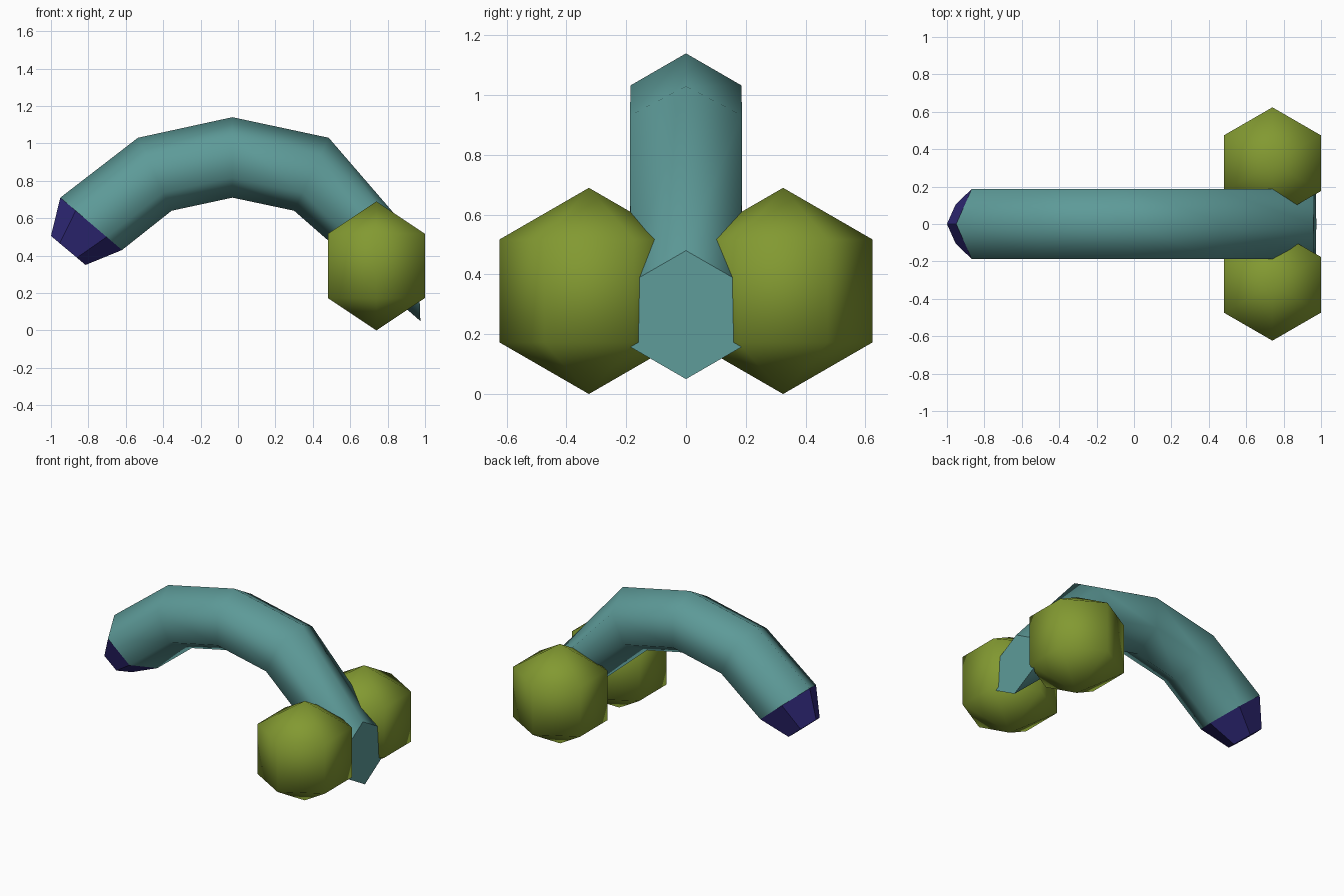
import bpy, bmesh, math
from mathutils import Vector

cube = bpy.data.objects.get("Cube")
if cube:
    bpy.data.objects.remove(cube, do_unlink=True)


def material(name, rgb):
    m = bpy.data.materials.new(name)
    m.use_nodes = True
    m.diffuse_color = (*rgb, 1)
    m.node_tree.nodes["Principled BSDF"].inputs["Base Color"].default_value = (*rgb, 1)
    return m


teal = material("teal", (0.11, 0.325, 0.315))
olive = material("olive", (0.225, 0.32, 0.031))
indigo = material("indigo", (0.031, 0.023, 0.205))

SIDES = 6


def add_object(name, bm, mat):
    bmesh.ops.recalc_face_normals(bm, faces=bm.faces)
    mesh = bpy.data.meshes.new(name)
    bm.to_mesh(mesh)
    bm.free()
    mesh.materials.append(mat)
    obj = bpy.data.objects.new(name, mesh)
    bpy.context.collection.objects.link(obj)
    return obj


def hexagon(bm, top, bottom):
    """Upright hexagon ring between its top and bottom corners (x, z)."""
    a, b = Vector((top[0], 0, top[1])), Vector((bottom[0], 0, bottom[1]))
    mid, up = (a + b) / 2, (a - b) / 2
    side = Vector((0, up.length, 0))
    angles = [math.tau * i / SIDES for i in range(SIDES)]
    return [bm.verts.new(mid + up * math.cos(t) + side * math.sin(t)) for t in angles]


def bridge(bm, r0, r1, smooth):
    for i in range(SIDES):
        j = (i + 1) % SIDES
        bm.faces.new((r0[i], r0[j], r1[j], r1[i])).smooth = smooth


def loft(name, sections, mat, smooth, cap_first, cap_last):
    bm = bmesh.new()
    rings = [hexagon(bm, *s) for s in sections]
    for r0, r1 in zip(rings, rings[1:]):
        bridge(bm, r0, r1, smooth)
    if cap_first:
        bm.faces.new(rings[0])
    if cap_last:
        bm.faces.new(rings[-1])
    return add_object(name, bm, mat)


# Arched tube: (top corner, bottom corner) of each section
neck = ((-0.95, 0.71), (-0.62, 0.43))
loft("arched_tube", [
    ((0.96, 0.48), (0.975, 0.05)),
    ((0.485, 1.03), (0.30, 0.64)),
    ((-0.03, 1.14), (-0.03, 0.71)),
    ((-0.535, 1.03), (-0.355, 0.64)),
    neck], teal, True, True, False)

# Tapered faceted tip
loft("tip", [neck, ((-1.0, 0.505), (-0.815, 0.35))], indigo, False, False, True)

# Pair of low-poly balls, a pole at top and bottom and two rings between
RADIUS = 0.345
for name, side in (("back_ball", 1), ("front_ball", -1)):
    bm = bmesh.new()
    poles = [bm.verts.new((0, 0, s * RADIUS)) for s in (1, -1)]
    rings = []
    for lat in (math.pi / 3, math.tau / 3):
        r, z = RADIUS * math.sin(lat), RADIUS * math.cos(lat)
        rings.append([bm.verts.new((r * math.sin(math.tau * i / SIDES),
                                    r * math.cos(math.tau * i / SIDES), z))
                      for i in range(SIDES)])
    bridge(bm, *rings, True)
    for pole, ring in zip(poles, rings):
        for i in range(SIDES):
            bm.faces.new((pole, ring[i], ring[(i + 1) % SIDES])).smooth = True
    ball = add_object(name, bm, olive)
    ball.location = (0.74, side * 0.325, RADIUS)
